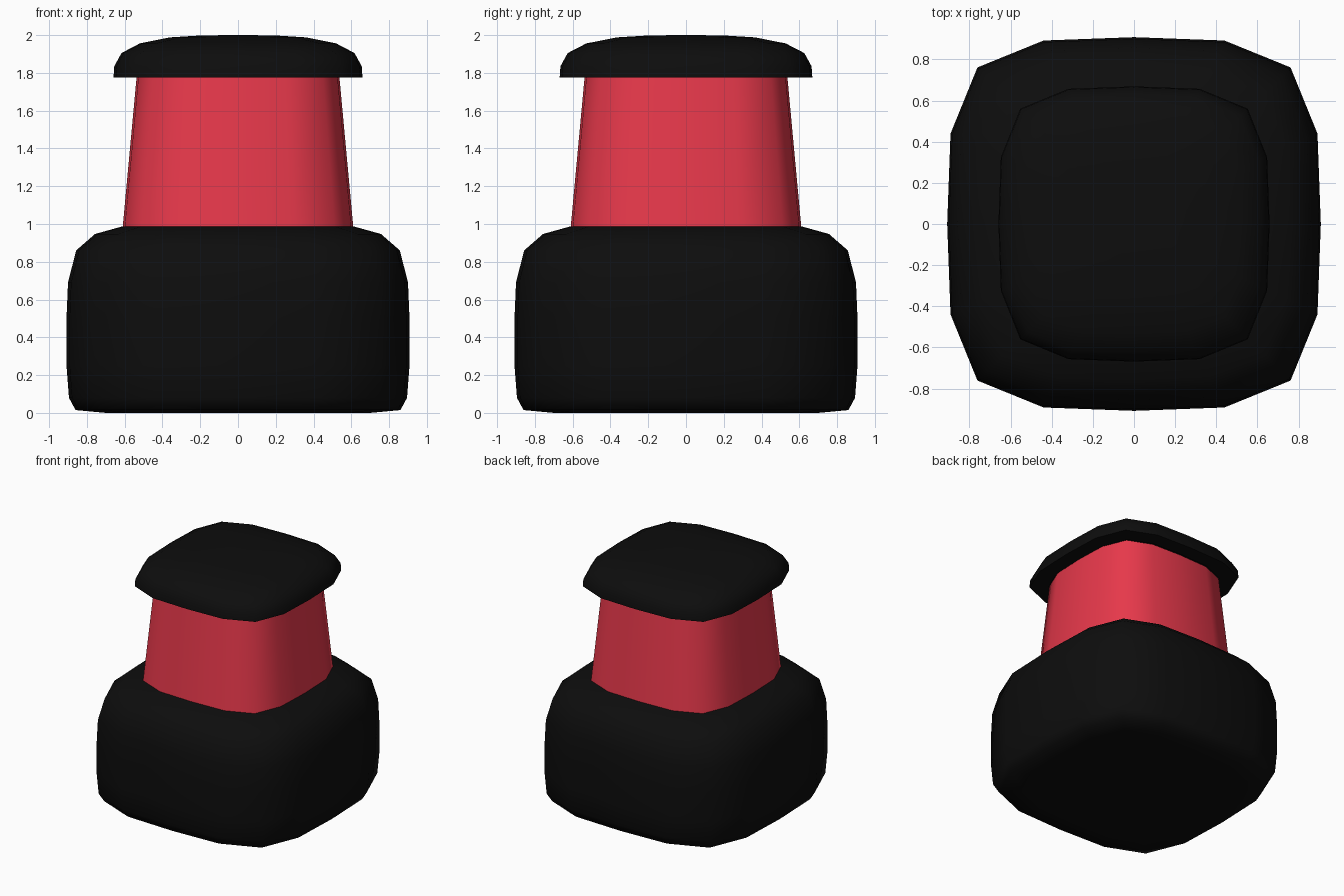
import bpy, bmesh, math

if "Cube" in bpy.data.objects:
    bpy.data.objects.remove(bpy.data.objects["Cube"])

# One eighth of the rounded-square outline, as fractions of the half width
EIGHTH = [(1.0, 0.0), (0.982, 0.484), (0.838, 0.838), (0.484, 0.982)]
OUTLINE = []
for q in range(4):
    c, s = (1, 0, -1, 0)[q], (0, 1, 0, -1)[q]
    OUTLINE += [(c * x - s * y, s * x + c * y) for x, y in EIGHTH]


def material(name, rgb):
    m = bpy.data.materials.new(name)
    m.diffuse_color = (*rgb, 1)
    m.use_nodes = True
    m.node_tree.nodes["Principled BSDF"].inputs["Base Color"].default_value = m.diffuse_color
    return m


def loft(name, profile, mat, sy=1.0, cap_start=False, cap_end=False):
    """Stack rounded-square rings given as (half width, height)."""
    bm = bmesh.new()
    rings = [[bm.verts.new((x * r, y * r * sy, z)) for x, y in OUTLINE] for r, z in profile]
    n = len(OUTLINE)
    for a, b in zip(rings, rings[1:]):
        for i in range(n):
            j = (i + 1) % n
            bm.faces.new((a[i], a[j], b[j], b[i]))
    if cap_start:
        bm.faces.new(rings[0][::-1])
    if cap_end:
        bm.faces.new(rings[-1])
    mesh = bpy.data.meshes.new(name)
    bm.to_mesh(mesh)
    bm.free()
    mesh.materials.append(mat)
    ob = bpy.data.objects.new(name, mesh)
    bpy.context.collection.objects.link(ob)
    bpy.ops.object.select_all(action='DESELECT')
    ob.select_set(True)
    bpy.context.view_layer.objects.active = ob
    bpy.ops.object.shade_smooth_by_angle(angle=math.radians(60))
    return ob


black = material("black", (0.004, 0.004, 0.004))
red = material("red", (0.8, 0.04, 0.07))

# Wide rounded base block
loft("base", [(0.70, 0.0), (0.86, 0.015), (0.895, 0.08), (0.908, 0.25), (0.908, 0.50),
              (0.90, 0.69), (0.857, 0.86), (0.757, 0.947), (0.61, 0.988)],
     black, cap_start=True)

# Tapered red neck
loft("neck", [(0.61, 0.988), (0.537, 1.776)], red)

# Overhanging domed cap
loft("cap", [(0.537, 1.776), (0.659, 1.776), (0.655, 1.835), (0.617, 1.905),
             (0.52, 1.956), (0.36, 1.988), (0.2, 1.998), (0.05, 2.0)],
     black, sy=1.015, cap_end=True)
